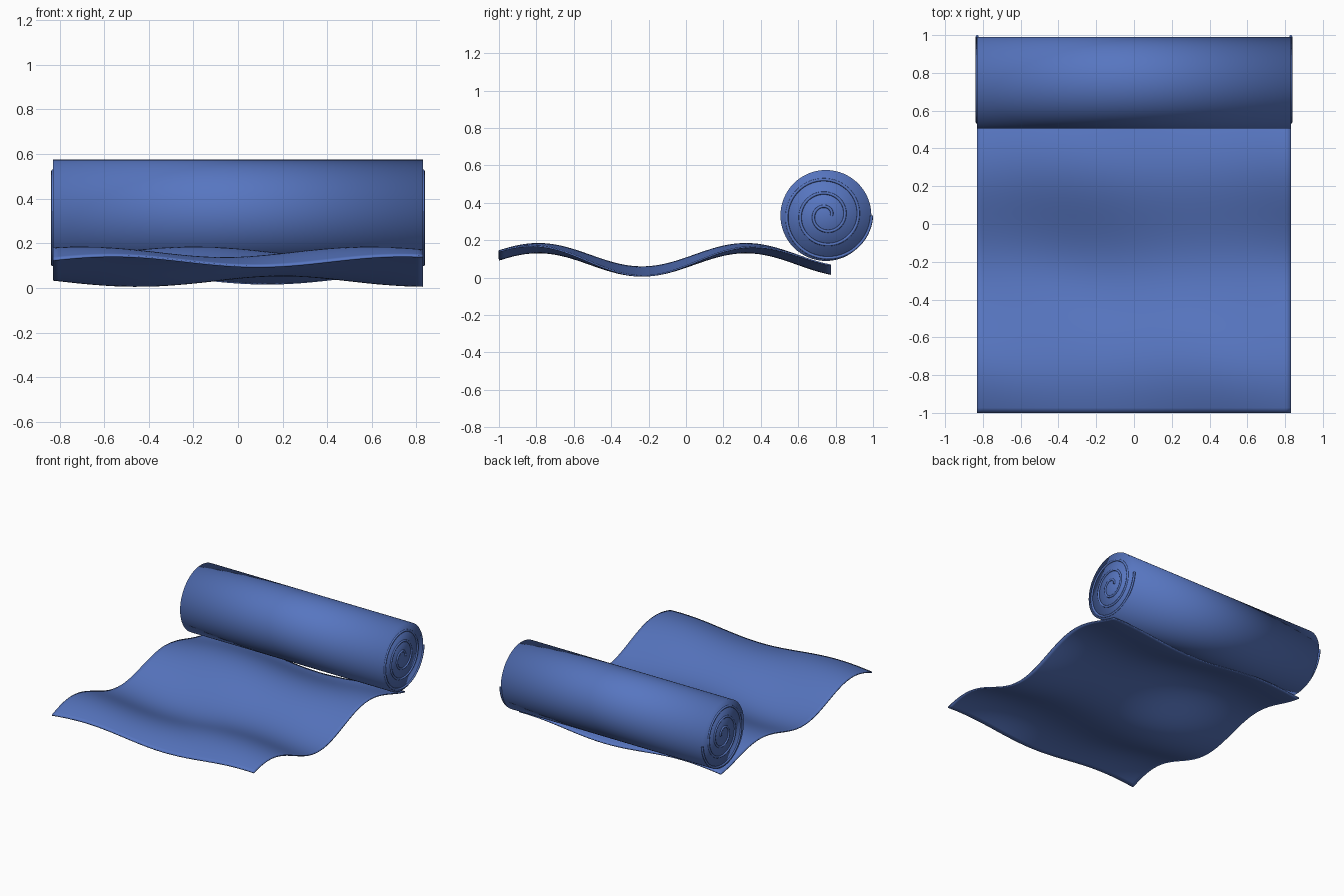
import bpy, bmesh, math
from mathutils import Matrix

if "Cube" in bpy.data.objects:
    bpy.data.objects.remove(bpy.data.objects["Cube"])

HALF_W = 0.83                 # half width of mat and roll
ROLL_Y, ROLL_Z, ROLL_R = 0.748, 0.332, 0.243

blue = bpy.data.materials.new("blue_foam")
blue.diffuse_color = (0.095, 0.18, 0.53, 1.0)
blue.use_nodes = True
blue.node_tree.nodes["Principled BSDF"].inputs["Base Color"].default_value = blue.diffuse_color


def add_mesh(name, bm):
    """Turn a bmesh into a smooth blue object."""
    bmesh.ops.recalc_face_normals(bm, faces=bm.faces)
    for f in bm.faces:
        f.smooth = True
    me = bpy.data.meshes.new(name)
    bm.to_mesh(me)
    bm.free()
    me.materials.append(blue)
    ob = bpy.data.objects.new(name, me)
    bpy.context.collection.objects.link(ob)
    return ob


def wave(x, y):
    """Height of the unrolled sheet: long ripples plus a slanted cross ripple."""
    return (0.095 + 0.0625 * math.cos(2 * math.pi * (y + 0.79) / 1.11)
            + 0.0235 * math.cos(2 * math.pi * (x + 0.71 * y - 0.03) / 1.3))


# Unrolled wavy sheet
Y0, Y1 = -1.0, 0.775
bm = bmesh.new()
bmesh.ops.create_grid(bm, x_segments=64, y_segments=64, size=1.0)
for v in bm.verts:
    v.co.x *= HALF_W
    v.co.y = Y0 + (v.co.y + 1) / 2 * (Y1 - Y0)
    v.co.z = wave(v.co.x, v.co.y)
sheet = add_mesh("unrolled_sheet", bm)
solid = sheet.modifiers.new("thickness", "SOLIDIFY")
solid.thickness = 0.008
solid.offset = 0.0

# Rolled-up part
bm = bmesh.new()
bmesh.ops.create_cone(
    bm, cap_ends=True, segments=64, radius1=ROLL_R, radius2=ROLL_R,
    depth=2 * HALF_W,
    matrix=Matrix.Translation((0, ROLL_Y, ROLL_Z)) @ Matrix.Rotation(math.pi / 2, 4, 'Y'))
add_mesh("roll", bm)

# Spiral winding line on each end of the roll
TURNS, STEPS = 3, 144
for side, label in ((1, "right"), (-1, "left")):
    cu = bpy.data.curves.new("spiral_" + label, 'CURVE')
    cu.dimensions = '3D'
    cu.bevel_depth = 0.008
    cu.bevel_resolution = 2
    cu.use_fill_caps = True
    sp = cu.splines.new('POLY')
    sp.points.add(STEPS)
    for i, p in enumerate(sp.points):
        t = i / STEPS
        a, r = 2 * math.pi * TURNS * t, 0.03 + 0.215 * t
        p.co = (side * HALF_W, ROLL_Y + r * math.cos(a), ROLL_Z + r * math.sin(a), 1)
    sp.use_smooth = True
    cu.materials.append(blue)
    bpy.context.collection.objects.link(bpy.data.objects.new("spiral_" + label, cu))
